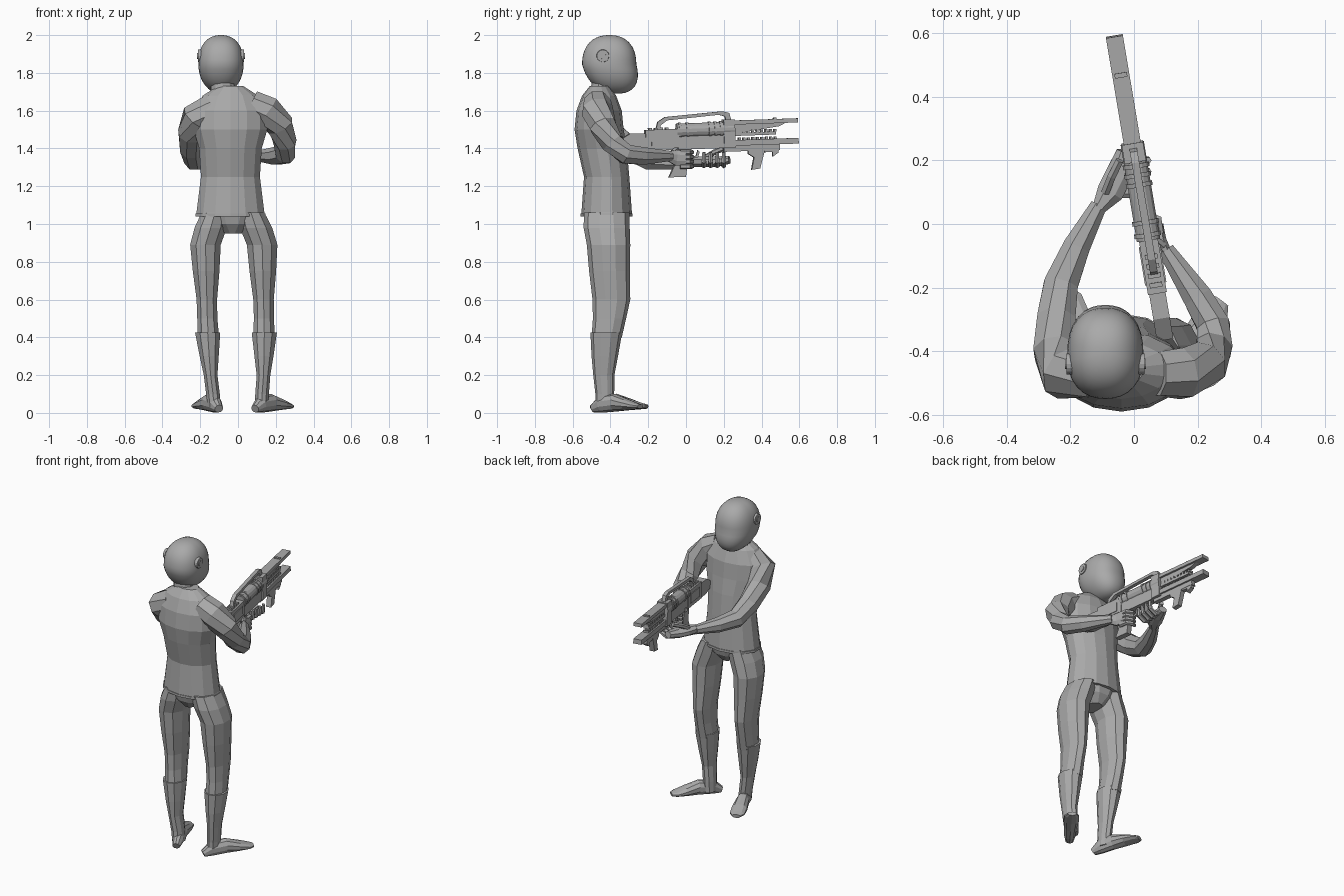
import bpy
import bmesh
import math
from mathutils import Matrix, Vector

cube = bpy.data.objects.get("Cube")
if cube:
    bpy.data.objects.remove(cube, do_unlink=True)

grey = bpy.data.materials.new("plain grey")
grey.use_nodes = True
grey.diffuse_color = (.4, .4, .4, 1)
grey.node_tree.nodes["Principled BSDF"].inputs["Base Color"].default_value = grey.diffuse_color


def finish(bm, name, matrix=None):
    bmesh.ops.recalc_face_normals(bm, faces=bm.faces[:])
    if matrix:
        bm.transform(matrix)
    mesh = bpy.data.meshes.new(name)
    bm.to_mesh(mesh)
    bm.free()
    mesh.materials.append(grey)
    part = bpy.data.objects.new(name, mesh)
    bpy.context.collection.objects.link(part)
    return part


def loft(name, centres, radii, sides=8, level=False, matrix=None):
    """Skin elliptical rings along a path; level rings stay horizontal."""
    bm = bmesh.new()
    centres = [Vector(centre) for centre in centres]
    last = len(centres) - 1
    loops = []
    for i, (centre, (width, depth)) in enumerate(zip(centres, radii)):
        side, up = Vector((1, 0, 0)), Vector((0, 1, 0))
        if not level:
            along = (centres[min(i + 1, last)] - centres[max(i - 1, 0)]).normalized()
            side = along.cross(Vector((0, 0, 1))).normalized()
            up = side.cross(along)
        angles = [math.tau * (k + .5) / sides for k in range(sides)]
        loops.append([bm.verts.new(centre + side * width * math.cos(angle) + up * depth * math.sin(angle))
                      for angle in angles])
    for lower, upper in zip(loops, loops[1:]):
        for k in range(sides):
            following = (k + 1) % sides
            bm.faces.new((lower[k], lower[following], upper[following], upper[k]))
    bm.faces.new(loops[0])
    bm.faces.new(loops[-1])
    return finish(bm, name, matrix)


def tube(name, centres, radii, sides=8, matrix=None):
    """Round loft with one radius for each point."""
    loft(name, centres, [(radius, radius) for radius in radii], sides, matrix=matrix)


def prism(name, profile, half, matrix):
    """Extrude a (y, z) side profile across x."""
    bm = bmesh.new()
    face = bm.faces.new([bm.verts.new((-half, y, z)) for y, z in profile])
    result = bmesh.ops.extrude_face_region(bm, geom=[face])
    moved = [item for item in result["geom"] if isinstance(item, bmesh.types.BMVert)]
    bmesh.ops.translate(bm, vec=(2 * half, 0, 0), verts=moved)
    return finish(bm, name, matrix)


def bar(name, back, front, middle, thick, half, matrix):
    """Straight box along y, centred on the height called middle."""
    bottom, top = middle - thick / 2, middle + thick / 2
    return prism(name, [(back, bottom), (front, bottom), (front, top), (back, top)], half, matrix)


# Torso leaning back at the chest, with hem, pelvis and neck
heights = (1.04, 1.25, 1.4, 1.5, 1.6, 1.68, 1.73)
widths = (.187, .16, .17, .2, .2, .15, .07)
depths = (.135, .12, .13, .13, .12, .09, .05)
lean = [-.42 - .04 * min(1, max(0, (z - 1.25) * 4)) for z in heights]
loft("torso", [(-.04, y, z) for y, z in zip(lean, heights)], zip(widths, depths), 14, True)
loft("shirt_hem", [(-.04, -.42, z) for z in (1.04, 1.055)], [(.19, .138)] * 2, 14, True)
loft("pelvis", [(-.03, -.42, z) for z in (.95, 1, 1.06)], [(.05, .07), (.13, .11), (.17, .125)], 12, True)
loft("neck", [(-.08, -.45, 1.7), (-.085, -.44, 1.8)], [(.065, .055)] * 2, 10, True)

# Helmet: rounded-square dome with a raised rear shell
bm = bmesh.new()
bmesh.ops.create_uvsphere(bm, u_segments=32, v_segments=20, radius=1)
power = 2.3
for vert in bm.verts:
    x, y, z = vert.co / sum(abs(c) ** power for c in vert.co) ** (1 / power)
    shell = 1 if y < (z - 1) / 3 else .98
    chin = max(0, -z)
    vert.co = (x * .122 * shell * (1 - chin * chin / 7), y * .145 * shell + chin / 25, z * .155)
head = Vector((-.09, -.405, 1.845))
helmet = finish(bm, "helmet", Matrix.Translation(head))
for face in helmet.data.polygons:
    face.use_smooth = True

# Ear discs: rim and hub
for tag, side in (("left", 1), ("right", -1)):
    for part, radius, reach in (("rim", .036, .108), ("hub", .018, .112)):
        bm = bmesh.new()
        bmesh.ops.create_cone(bm, cap_ends=True, segments=16, radius1=radius, radius2=radius * .9, depth=.03)
        place = Matrix.Translation(head + Vector((side * reach, -.035, .045)))
        finish(bm, tag + "_ear_" + part, place @ Matrix.Rotation(side * math.pi / 2, 4, "Y"))

# Legs, boots and splayed feet, mirrored about a slightly tilted midline
for tag, side, turn in (("left", 1, -37), ("right", -1, 22)):
    def column(name, spread, heights, offsets, radii):
        centres = [(side * x - z / 40, y, z) for x, y, z in zip(spread, offsets, heights)]
        loft(tag + name, centres, radii, 10, True)

    column("_leg", (.095, .12, .15, .15, .15, .15, .147), (1.06, .98, .89, .75, .6, .5, .4),
           (-.42, -.42, -.41, -.405, -.395, -.405, -.42),
           [(.075, .12), (.09, .122), (.085, .115), (.074, .108), (.057, .1), (.056, .088), (.06, .08)])
    column("_boot", (.15, .145, .14, .13, .125), (.425, .3, .2, .1, .03),
           (-.422, -.43, -.435, -.43, -.43),
           [(.07, .084), (.053, .07), (.038, .056), (.038, .05), (.036, .05)])
    lengths = (-.05, 0, .09, .17, .23, .26)
    foot_widths = (.024, .036, .04, .048, .046, .026)
    foot_heights = (.022, .045, .047, .03, .017, .012)
    ankle = Matrix.Translation((side * .12, -.45, 0)) @ Matrix.Rotation(math.radians(turn), 4, "Z")
    loft(tag + "_foot", [(0, y, h + max(0, y) / 12) for y, h in zip(lengths, foot_heights)],
         zip(foot_widths, foot_heights), 10, matrix=ankle)

# Arms from shoulder through elbow to wrist
tube("right_arm", [(-.13, -.47, 1.62), (-.22, -.47, 1.56), (-.25, -.4, 1.48), (-.245, -.3, 1.4),
                   (-.23, -.19, 1.34), (-.18, -.07, 1.33), (-.11, .06, 1.33)],
     (.08, .085, .07, .065, .058, .046, .028))
tube("left_arm", [(.07, -.47, 1.64), (.15, -.47, 1.6), (.225, -.44, 1.52), (.25, -.39, 1.43),
                  (.25, -.32, 1.37), (.2, -.23, 1.36), (.1, -.08, 1.36)],
     (.075, .085, .075, .062, .056, .05, .028))

# Hands wrapped round the fore-end and the grip
loft("right_palm", [(-.11, .05, 1.33), (-.075, .1, 1.33), (-.045, .16, 1.33), (-.03, .23, 1.34)],
     [(.024, .03), (.046, .03), (.046, .03), (.026, .022)])
loft("left_palm", [(.1, -.09, 1.36), (.085, -.05, 1.35), (.08, 0, 1.35)],
     [(.02, .03), (.018, .045), (.013, .04)])
taper = (.015, .015, .014, .01)
for i in range(4):
    y, z = .095 + i * .035, 1.38 - i * .025
    tube(f"right_finger_{i}", [(-.05, y, 1.33), (0, y, 1.31), (.04, y, 1.33), (.045, y, 1.38)], taper, 6)
    tube(f"left_finger_{i}", [(.08, -.03, z), (.075, .015, z), (.04, .03, z), (.01, .02, z)], taper, 6)
tube("right_thumb", [(-.09, .1, 1.35), (-.07, .15, 1.38), (-.045, .2, 1.4)], taper, 6)
tube("left_thumb", [(.09, -.07, 1.38), (.06, -.045, 1.4), (.01, -.01, 1.4)], taper, 6)

# Rifle body, built along y and swung into the hands
aim = (Matrix.Translation((.037, 0, 1.45)) @ Matrix.Rotation(math.radians(9.5), 4, "Z")
       @ Matrix.Rotation(math.radians(2), 4, "X"))
block, muzzle = .26, .6
prism("rifle_stock", [(-.37, -.03), (-.3, -.055), (-.1, -.055), (-.1, .035), (-.3, .04), (-.37, 0)], .026, aim)
bar("rifle_receiver", -.22, -.04, 0, .11, .03, aim)
bar("receiver_side_plates", -.19, -.07, 0, .06, .034, aim)
bar("rifle_lower_body", -.06, block, -.02, .07, .026, aim)
bar("rifle_front_block", .2, block, .02, .15, .034, aim)

# Bars round the muzzle, with a tapered fin and rows of teeth
bar("upper_bar", block, muzzle, .078, .022, .027, aim)
prism("upper_bar_fin", [(block, .02), (.5, .05), (.54, .07), (block, .07)], .014, aim)
bar("middle_bar", block, .48, .015, .016, .018, aim)
bar("lower_bar", block, muzzle, -.03, .03, .027, aim)
bar("bottom_rail", .2, .5, -.06, .03, .016, aim)
bar("front_sight", .47, .485, .09, .012, .02, aim)
for row, height in (("upper", .03), ("lower", -.01)):
    for i in range(9):
        back = block + .02 + i * .024
        bar(f"{row}_tooth_{i}", back, back + .012, height, .014, .018, aim)
for i in range(4):
    back = i * .03 - .2
    bar(f"receiver_rib_{i}", back, back + .015, .058, .014, .02, aim)

# Barrel and its rings
tube("rifle_barrel", [(0, -.05, .045), (0, block, .045)], (.038, .038), 14, aim)
for i, y in enumerate((-.04, 0, .12, .15, .18)):
    tube(f"barrel_ring_{i}", [(0, y, .045), (0, y + .014, .045)], (.043, .043), 14, aim)

# Carry handle: an arched strip with even thickness
arch = [(-.16, .06), (-.15, .095), (-.11, .12), (.2, .14), (.235, .13), (.245, .09)]
inside = [(y * .9, z - .018) for y, z in reversed(arch)]
prism("carry_handle", arch + inside, .012, aim)

# Grips, trigger guard and front hook
prism("pistol_grip", [(-.08, -.05), (-.01, -.05), (0, -.14), (-.01, -.2), (-.1, -.2), (-.07, -.14)], .018, aim)
guard = [(-.01, -.1), (.05, -.09), (.06, -.06)]
prism("trigger_guard", guard + [(y + .01, z - .01) for y, z in reversed(guard)], .008, aim)
prism("front_grip", [(.33, -.07), (.42, -.07), (.39, -.17), (.345, -.175), (.36, -.11), (.33, -.09)], .016, aim)
prism("front_hook", [(.42, -.07), (.5, -.055), (.49, -.09), (.46, -.11), (.46, -.085), (.42, -.085)], .014, aim)
